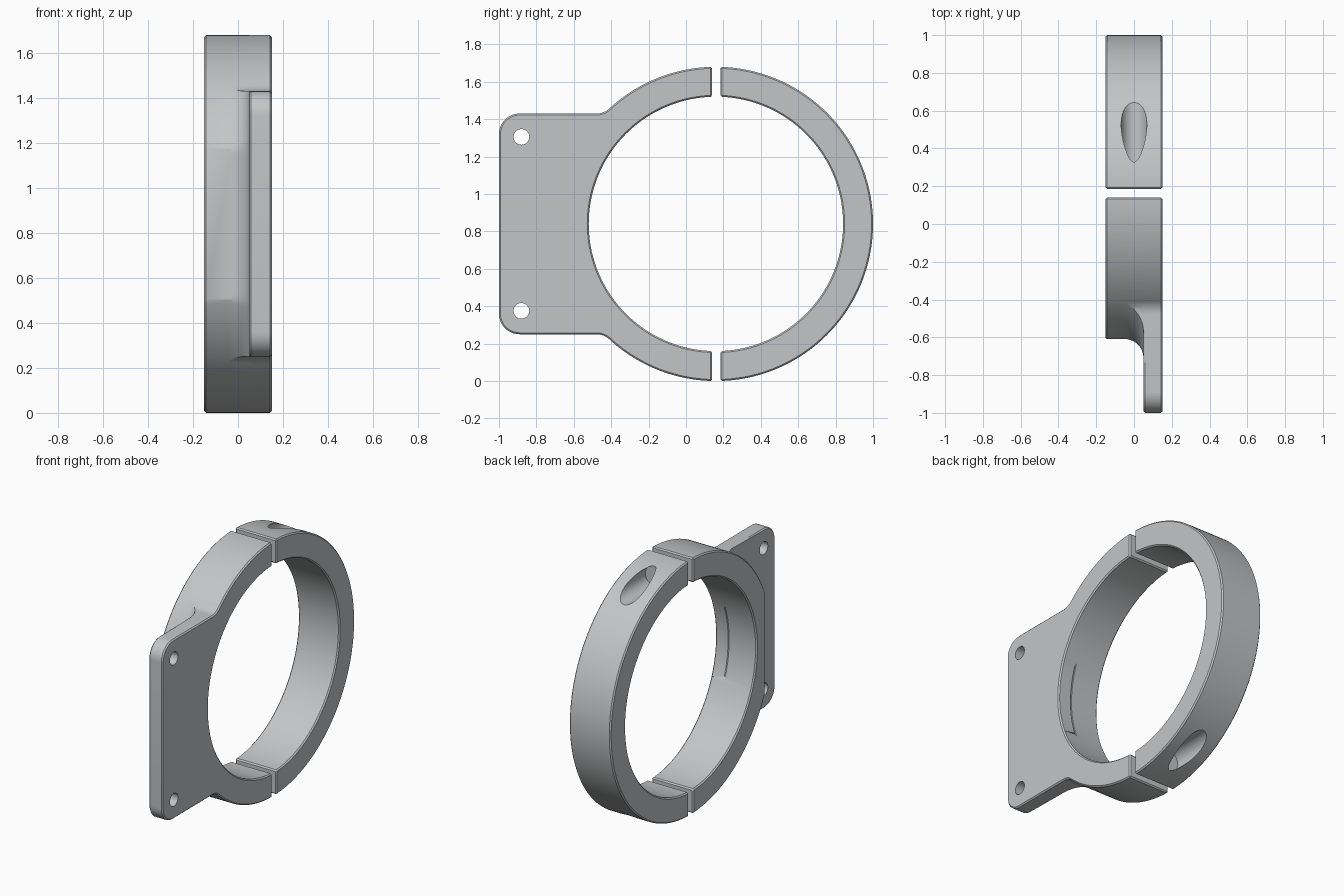
import bpy, bmesh
from math import sin, cos, acos, atan2, radians, pi, sqrt

if "Cube" in bpy.data.objects:
    bpy.data.objects.remove(bpy.data.objects["Cube"], do_unlink=True)

CY, CZ = 0.16, 0.84              # ring centre
R_OUT, R_IN = 0.84, 0.68
HALF, PLATE_X = 0.15, 0.05       # half width, inner face of plate
FRONT_GAP, BACK_GAP = -0.02, 0.025   # gap faces relative to the centre
FLAT, BLEND, CHAMFER = 0.77, 0.1, 0.008

metal = bpy.data.materials.new("light grey metal")
metal.use_nodes = True
grey = (0.55, 0.56, 0.57, 1)
metal.diffuse_color = grey
metal.node_tree.nodes["Principled BSDF"].inputs["Base Color"].default_value = grey


def arc(c, r, a, b, n):
    return [(c[0] + r * cos(a + (b - a) * i / n), c[1] + r * sin(a + (b - a) * i / n))
            for i in range(n + 1)]


def mirrored(upper):
    return upper + [(y, -z) for y, z in reversed(upper)]


def finish(bm, name):
    bmesh.ops.recalc_face_normals(bm, faces=bm.faces[:])
    me = bpy.data.meshes.new(name)
    bm.to_mesh(me)
    bm.free()
    ob = bpy.data.objects.new(name, me)
    bpy.context.collection.objects.link(ob)
    me.materials.append(metal)
    return ob


def loft(layers, name, chamfer=None):
    """Stack (x, outline) layers into a closed solid, chamfering chosen edges."""
    bm = bmesh.new()
    rows = [[bm.verts.new((x, CY + y, CZ + z)) for y, z in pts] for x, pts in layers]
    for a, b in zip(rows, rows[1:]):
        for i in range(len(a)):
            j = (i + 1) % len(a)
            bm.faces.new((a[i], a[j], b[j], b[i]))
    bm.faces.new(rows[0])
    bm.faces.new(rows[-1])
    bmesh.ops.recalc_face_normals(bm, faces=bm.faces[:])
    if chamfer:
        edges = [e for e in bm.edges if chamfer(*[v.co for v in e.verts])]
        bmesh.ops.bevel(bm, geom=edges, offset=CHAMFER, segments=1, affect='EDGES')
    return finish(bm, name)


def cylinder(name, axis, r, start, end):
    n = 48
    bm = bmesh.new()
    ends = []
    for p in (start, end):
        ring = []
        for i in range(n):
            u, v = r * cos(2 * pi * i / n), r * sin(2 * pi * i / n)
            off = (0, u, v) if axis == 'X' else (u, 0, v)
            ring.append(bm.verts.new([p[k] + off[k] for k in range(3)]))
        ends.append(ring)
        bm.faces.new(ring)
    for i in range(n):
        j = (i + 1) % n
        bm.faces.new((ends[0][i], ends[0][j], ends[1][j], ends[1][i]))
    return finish(bm, name)


def combine(ob, other, operation):
    m = ob.modifiers.new("cut", 'BOOLEAN')
    m.operation, m.solver, m.object = operation, 'EXACT', other
    bpy.context.view_layer.objects.active = ob
    bpy.ops.object.modifier_apply(modifier=m.name)
    bpy.data.objects.remove(other, do_unlink=True)


def same(a, b, axis, value):
    return abs(a[axis] - value) < 1e-4 and abs(b[axis] - value) < 1e-4


# Outline of the front half seen from the side: arc, blend, rounded plate corner
plate_h = 0.59
by, bz = -sqrt((R_OUT + BLEND) ** 2 - (plate_h + BLEND) ** 2), plate_h + BLEND
touch = atan2(bz, by)
upper = arc((0, 0), R_OUT, acos(FRONT_GAP / R_OUT), touch, 24)
upper += arc((by, bz), BLEND, touch - pi, -pi / 2, 8)[1:]
upper += arc((-1.05, plate_h - 0.11), 0.11, pi / 2, pi, 10)
gap_in = acos(FRONT_GAP / R_IN)
bore = arc((0, 0), R_IN, 2 * pi - gap_in, gap_in, 90)
silhouette = mirrored(upper) + bore


def polar(a, offset):
    """Flattened ring contour, pushed outward by offset."""
    r = min(R_OUT + offset, (FLAT + offset) / max(cos(a), 0.01))
    return (-r * cos(a), r * sin(a))


# Front half ring, on the side away from the plate
a0 = pi - acos(FRONT_GAP / R_OUT)
corner = acos(FLAT / R_OUT)
ring_upper = arc((0, 0), R_OUT, pi - a0, pi - corner, 36)
ring_pts = mirrored(ring_upper) + bore
gap_y = CY + FRONT_GAP


def gap_edge(a, b, y):
    return same(a, b, 1, y)


ring_half = loft([(-HALF, ring_pts), (PLATE_X, ring_pts)], "front_half_ring",
                 lambda a, b: same(a, b, 0, -HALF) or
                 (gap_edge(a, b, gap_y) and not same(a, b, 0, PLATE_X)))

# Mounting plate flush with the left side of the ring
front = loft([(PLATE_X, silhouette), (HALF, silhouette)], "front_clamp_and_plate",
             lambda a, b: same(a, b, 0, HALF) or
             (gap_edge(a, b, gap_y) and not same(a, b, 0, PLATE_X)) or
             (same(a, b, 0, PLATE_X) and max(a.y, b.y) < CY + by + 0.001))

# Concave blend between ring and plate, trimmed to the side outline
limit = radians(47)
angles = [-limit + 2 * limit * i / 64 for i in range(65)]
inner = [(-0.74 * cos(a), 0.74 * sin(a)) for a in reversed(angles)]
profile = [(PLATE_X + 0.01, BLEND)]
for i in range(13):
    t = pi / 2 * i / 12
    profile.append((PLATE_X - BLEND + BLEND * cos(t), BLEND - BLEND * sin(t)))
blend = loft([(x, [polar(a, d - 0.001) for a in angles] + inner) for x, d in profile],
             "ring_blend")
trim = loft([(-0.08, silhouette), (PLATE_X + 0.03, silhouette)], "blend_trim")
combine(blend, trim, 'INTERSECT')
combine(front, ring_half, 'UNION')
combine(front, blend, 'UNION')

# Screw holes through the plate
for z in (0.375, 1.305):
    combine(front, cylinder("screw_hole", 'X', 0.042, (-0.02, -0.88, z), (0.3, -0.88, z)),
            'DIFFERENCE')

# Back half ring with chamfered rims
b_out, b_in = acos(BACK_GAP / R_OUT), acos(BACK_GAP / R_IN)
back_pts = arc((0, 0), R_OUT, -b_out, b_out, 90) + arc((0, 0), R_IN, b_in, -b_in, 90)
back = loft([(-HALF, back_pts), (HALF, back_pts)], "back_clamp",
            lambda a, b: same(a, b, 0, -HALF) or same(a, b, 0, HALF) or
            gap_edge(a, b, CY + BACK_GAP))

# Bolt pockets, top and bottom
for s in (-1, 1):
    z = CZ + s * 0.755
    combine(back, cylinder("bolt_pocket", 'Y', 0.068, (0, 0.325, z), (0, 1.2, z)),
            'DIFFERENCE')

for ob in (front, back):
    bpy.ops.object.select_all(action='DESELECT')
    ob.select_set(True)
    bpy.context.view_layer.objects.active = ob
    bpy.ops.object.shade_smooth_by_angle(angle=radians(30))
